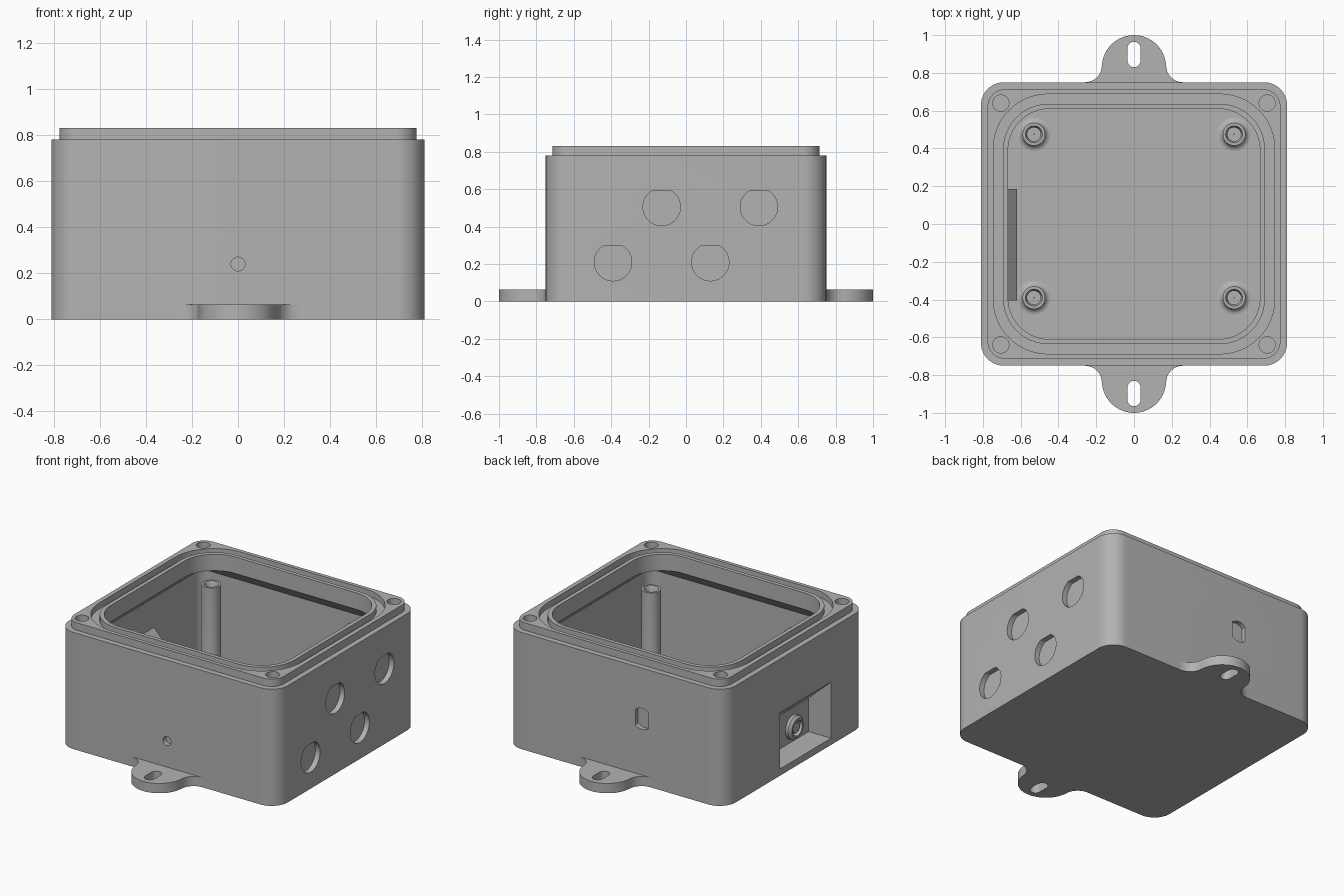
import bpy, bmesh
from math import pi, sin, cos, radians

if "Cube" in bpy.data.objects:
    bpy.data.objects.remove(bpy.data.objects["Cube"])

grey = bpy.data.materials.new("enclosure grey")
grey.use_nodes = True
grey.diffuse_color = (0.45, 0.45, 0.45, 1)
grey.node_tree.nodes["Principled BSDF"].inputs["Base Color"].default_value = grey.diffuse_color


def finish(name, bm):
    bmesh.ops.recalc_face_normals(bm, faces=bm.faces)
    mesh = bpy.data.meshes.new(name)
    bm.to_mesh(mesh)
    bm.free()
    mesh.materials.append(grey)
    ob = bpy.data.objects.new(name, mesh)
    bpy.context.collection.objects.link(ob)
    return ob


def loft(name, rings, closed=False):
    """Skin a row of equal-length point rings, capping the ends unless closed."""
    bm = bmesh.new()
    rows = [[bm.verts.new(p) for p in ring] for ring in rings]
    pairs = list(zip(rows, rows[1:]))
    if closed:
        pairs.append((rows[-1], rows[0]))
    else:
        bm.faces.new(rows[0])
        bm.faces.new(rows[-1])
    for a, b in pairs:
        for i in range(len(a)):
            j = (i + 1) % len(a)
            bm.faces.new((a[i], a[j], b[j], b[i]))
    return finish(name, bm)


def prism(name, pts, lo, hi, axis):
    """Extrude a flat outline along the given axis."""
    place = {"x": lambda u, v, w: (w, u, v), "y": lambda u, v, w: (u, w, v),
             "z": lambda u, v, w: (u, v, w)}[axis]
    return loft(name, [[place(u, v, w) for u, v in pts] for w in (lo, hi)])


def arc(cx, cy, r, a0, a1, n):
    return [(cx + r * cos(radians(a0 + (a1 - a0) * i / n)),
             cy + r * sin(radians(a0 + (a1 - a0) * i / n))) for i in range(n + 1)]


def circle(cx, cy, r, n=32):
    return arc(cx, cy, r, 0, 360, n)[:-1]


def rounded(hx, hy, r, z):
    pts = []
    for k, (sx, sy) in enumerate(((1, 1), (-1, 1), (-1, -1), (1, -1))):
        pts += arc(sx * (hx - r), sy * (hy - r), r, 90 * k, 90 * k + 90, 12)
    return [(x, y, z) for x, y in pts]


def boolean(target, tool, operation="DIFFERENCE"):
    mod = target.modifiers.new("cut", "BOOLEAN")
    mod.operation, mod.object, mod.solver = operation, tool, "EXACT"
    bpy.context.view_layer.objects.active = target
    bpy.ops.object.modifier_apply(modifier=mod.name)
    bpy.data.objects.remove(tool)


def smooth(ob):
    bpy.ops.object.select_all(action="DESELECT")
    ob.select_set(True)
    bpy.context.view_layer.objects.active = ob
    bpy.ops.object.shade_smooth_by_angle(angle=radians(30))


# Box shell: outer wall, stepped rim, gasket groove, lip, tapered cavity
body = loft("box_shell", [rounded(*p) for p in (
    (0.81, 0.75, 0.12, 0), (0.81, 0.75, 0.12, 0.78),
    (0.775, 0.713, 0.09, 0.78), (0.775, 0.713, 0.09, 0.83),
    (0.745, 0.688, 0.29, 0.83), (0.745, 0.688, 0.29, 0.79),
    (0.693, 0.636, 0.24, 0.79), (0.693, 0.636, 0.24, 0.83),
    (0.667, 0.61, 0.22, 0.83), (0.667, 0.61, 0.22, 0.72),
    (0.75, 0.69, 0.08, 0.64), (0.75, 0.69, 0.08, 0.05))])

# Recessed connector pocket in the right wall, with its inner housing
boolean(body, prism("housing", [(-0.78, 0.02), (-0.62, 0.02), (-0.62, 0.30), (-0.78, 0.475)],
                    -0.405, 0.185, "y"), "UNION")
boolean(body, prism("pocket", [(-0.9, 0.045), (-0.645, 0.045), (-0.645, 0.27), (-0.81, 0.42),
                               (-0.9, 0.42)], -0.375, 0.165, "y"))

# Cable knockouts with a flat top in the left wall
for y, z in ((-0.39, 0.21), (0.13, 0.21), (-0.13, 0.505), (0.39, 0.505)):
    boolean(body, prism("knockout", arc(y, z, 0.1, 118, 422, 36), 0.775, 0.9, "x"))

# Small round hole in the front, double-flat hole in the back
boolean(body, prism("pin_hole", circle(0, 0.24, 0.03), -0.9, -0.72, "y"))
flat = arc(-0.2, 0.44, 0.07, 45, 135, 10) + arc(-0.2, 0.44, 0.07, 225, 315, 10)
boolean(body, prism("flat_hole", flat, 0.72, 0.9, "y"))

# Lid screw holes
for sx in (-1, 1):
    for sy in (-1, 1):
        boolean(body, prism("screw_hole", circle(sx * 0.705, sy * 0.64, 0.043, 24), 0.73, 0.9, "z"))
smooth(body)


def lathe(name, profile, x, y, axis="z", base=0, closed=True, n=32):
    """Revolve (radius, height) pairs about the given axis."""
    rings = []
    for r, h in profile:
        if axis == "z":
            rings.append([(u, v, h) for u, v in circle(x, y, r, n)])
        else:
            rings.append([(base - h, u, v) for u, v in circle(x, y, r, n)])
    ob = loft(name, rings, closed)
    smooth(ob)
    return ob


# Four hollow standoffs with flared feet
fillet = [(0.09 - 0.03 * sin(t * pi / 10), 0.08 - 0.03 * cos(t * pi / 10)) for t in range(6)]
for x in (-0.53, 0.53):
    for y in (-0.39, 0.475):
        lathe("standoff", [(0.09, 0.04)] + fillet + [(0.06, 0.68), (0.045, 0.68), (0.036, 0.66),
                           (0.036, 0.3), (0.002, 0.3), (0.002, 0.04)], x, y)

# Round socket on the pocket's back wall
lathe("socket_ring", [(0.08, 0), (0.08, 0.02), (0.062, 0.035), (0.05, 0.035), (0.05, 0)],
      -0.21, 0.14, "x", -0.644)
lathe("socket_core", [(0.035, 0), (0.035, 0.025)], -0.21, 0.14, "x", -0.644, False)

# Slotted mounting ears, front and back
for name, s in (("front_ear", -1), ("back_ear", 1)):
    outline = [(0.26, 0.7)] + arc(0.26, 0.84, 0.09, 270, 180, 8) \
        + arc(0, 0.83, 0.17, 0, 180, 28) + arc(-0.26, 0.84, 0.09, 0, -90, 8) + [(-0.26, 0.7)]
    ear = prism(name, [(x, s * y) for x, y in outline], 0, 0.065, "z")
    slot = arc(0, 0.93, 0.035, 0, 180, 10) + arc(0, 0.865, 0.035, 180, 360, 10)
    boolean(ear, prism("slot", [(x, s * y) for x, y in slot], -0.1, 0.2, "z"))
    smooth(ear)
